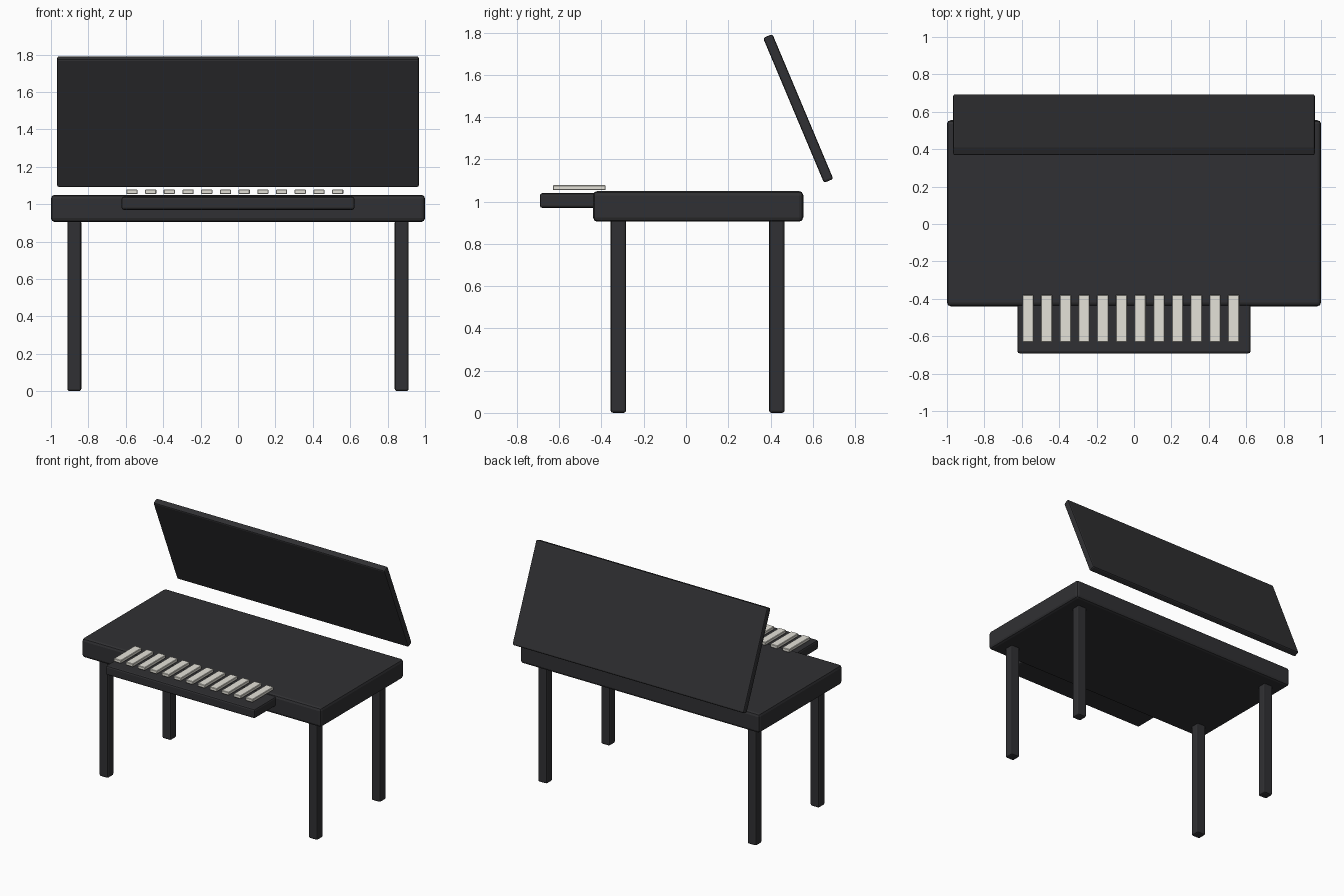
import bpy
import math

if "Cube" in bpy.data.objects:
    bpy.data.objects.remove(bpy.data.objects["Cube"])


def material(name, color):
    m = bpy.data.materials.new(name)
    m.diffuse_color = color
    m.use_nodes = True
    m.node_tree.nodes["Principled BSDF"].inputs["Base Color"].default_value = m.diffuse_color
    return m


black = material("black_lacquer", (0.03, 0.03, 0.033, 1))
ivory = material("ivory", (0.78, 0.76, 0.69, 1))


def box(name, lo, hi, mat, bevel, segments=2, tilt=0.0):
    """Bevelled box between two corners, optionally tilted about x."""
    center = [(a + b) / 2 for a, b in zip(lo, hi)]
    bpy.ops.mesh.primitive_cube_add(size=1, location=center)
    ob = bpy.context.object
    ob.name = name
    ob.scale = [b - a for a, b in zip(lo, hi)]
    bpy.ops.object.transform_apply(location=False, rotation=False, scale=True)
    ob.rotation_euler.x = tilt
    mod = ob.modifiers.new("edge_bevel", 'BEVEL')
    mod.width = bevel
    mod.segments = segments
    ob.data.materials.append(mat)
    return ob


# Case
box("case", (-1, -0.44, 0.905), (1, 0.555, 1.05), black, 0.02)

# Key bed projecting from the front
box("key_bed", (-0.623, -0.692, 0.97), (0.623, -0.39, 1.04), black, 0.012)

# Raised lid leaning forward
box("lid", (-0.967, 0.507, 1.069), (0.967, 0.555, 1.813), black, 0.01,
    tilt=math.radians(22.8))

# Four legs
for side, x in (("left", -0.875), ("right", 0.875)):
    for end, y in (("front", -0.32), ("back", 0.43)):
        box(f"{end}_{side}_leg", (x - 0.037, y - 0.037, 0),
            (x + 0.037, y + 0.037, 0.915), black, 0.012)

# Row of twelve keys
for i in range(12):
    x = -0.567 + 0.1 * i
    box(f"key_{i + 1}", (x - 0.03, -0.63, 1.054), (x + 0.03, -0.38, 1.078),
        ivory, 0.003, 1)
